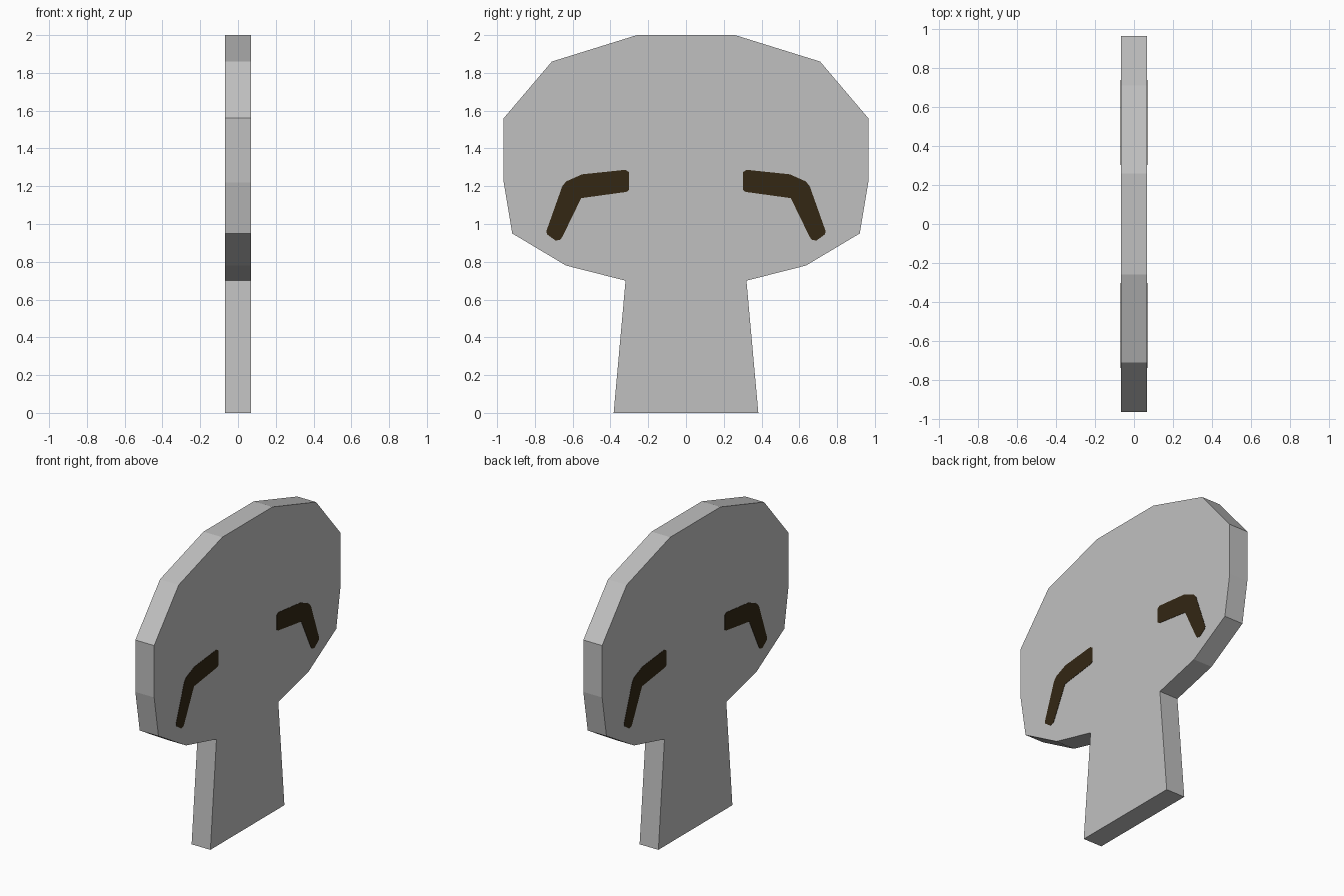
import bpy, bmesh

if "Cube" in bpy.data.objects:
    bpy.data.objects.remove(bpy.data.objects["Cube"])

HALF = 0.068      # half thickness of the board


def material(name, rgb):
    m = bpy.data.materials.new(name)
    m.diffuse_color = (*rgb, 1.0)
    m.use_nodes = True
    m.node_tree.nodes["Principled BSDF"].inputs["Base Color"].default_value = m.diffuse_color
    return m


def slab(name, profile, x0, x1, mat):
    """Extrude a (y, z) outline from x0 to x1."""
    bm = bmesh.new()
    face = bm.faces.new([bm.verts.new((x0, y, z)) for y, z in profile])
    ext = bmesh.ops.extrude_face_region(bm, geom=[face])
    verts = [g for g in ext["geom"] if isinstance(g, bmesh.types.BMVert)]
    bmesh.ops.translate(bm, verts=verts, vec=(x1 - x0, 0, 0))
    bmesh.ops.recalc_face_normals(bm, faces=bm.faces)
    me = bpy.data.meshes.new(name)
    bm.to_mesh(me)
    bm.free()
    me.materials.append(mat)
    ob = bpy.data.objects.new(name, me)
    bpy.context.collection.objects.link(ob)
    return ob


grey = material("light grey", (0.527, 0.527, 0.527))
brown = material("dark brown", (0.033, 0.020, 0.007))

# Mushroom-shaped board: half outline mirrored across y = 0
half = [(0.383, 0), (0.32, 0.70), (0.635, 0.78), (0.92, 0.95), (0.965, 1.22),
        (0.965, 1.56), (0.71, 1.86), (0.26, 2.0)]
slab("board", half + [(-y, z) for y, z in reversed(half)], -HALF, HALF, grey)

# Bent marks: thin plates on both faces, mirrored left and right
mark = [(0.302, 1.18), (0.302, 1.275), (0.32, 1.287), (0.55, 1.263),
        (0.635, 1.225), (0.655, 1.20), (0.74, 0.96), (0.735, 0.945),
        (0.69, 0.912), (0.665, 0.917), (0.653, 0.935), (0.555, 1.137),
        (0.315, 1.17)]
for side, sy in (("right", 1), ("left", -1)):
    for face, sx in (("front", 1), ("back", -1)):
        slab(f"bent_mark_{side}_{face}", [(sy * y, z) for y, z in mark],
             sx * (HALF - 0.002), sx * (HALF + 0.002), brown)
